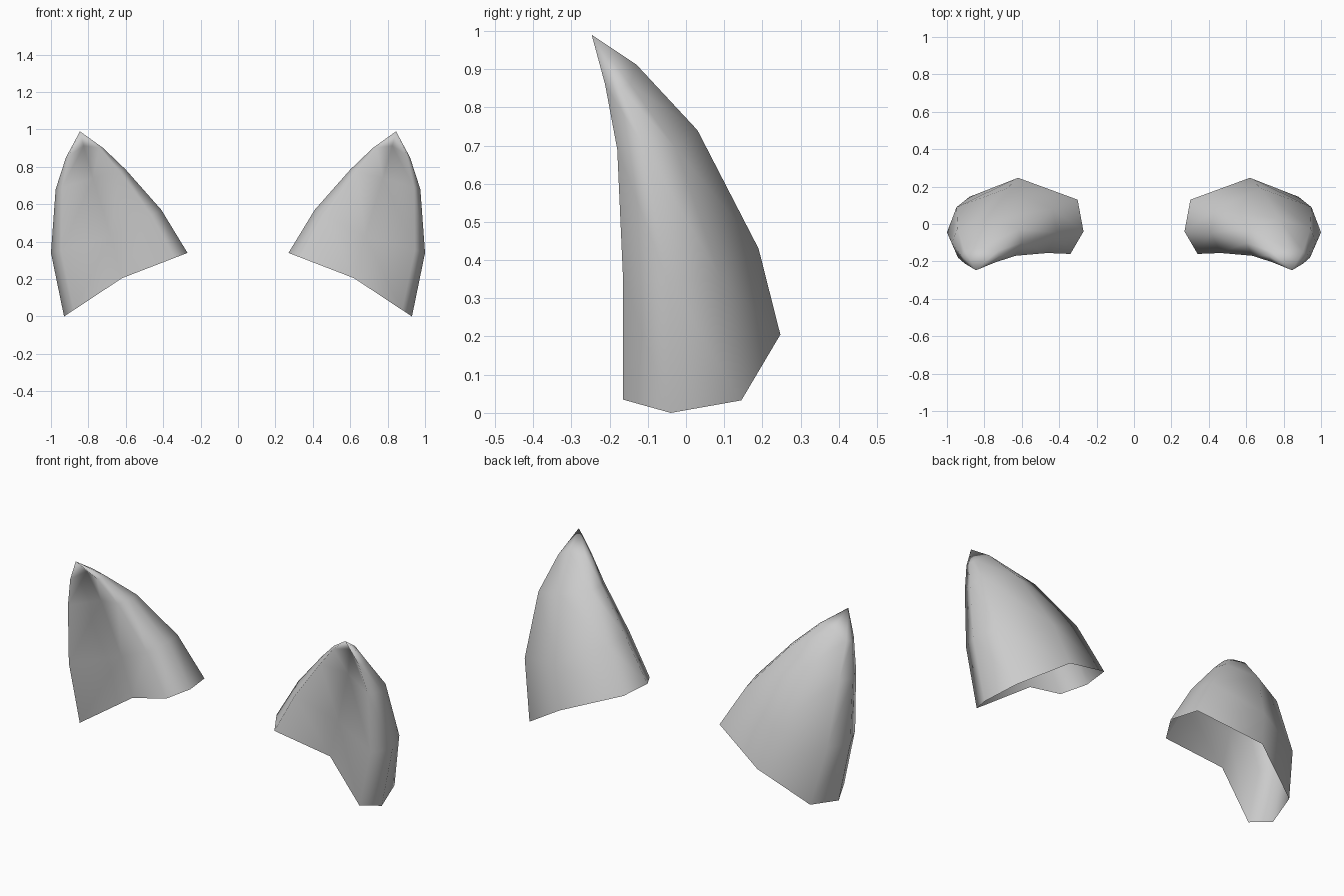
import bpy, bmesh
from mathutils import Vector

cube = bpy.data.objects.get("Cube")
if cube:
    bpy.data.objects.remove(cube, do_unlink=True)

grey = bpy.data.materials.new("plain grey")
grey.use_nodes = True
colour = (0.6, 0.6, 0.6, 1)
grey.diffuse_color = colour
bsdf = next(n for n in grey.node_tree.nodes if n.type == 'BSDF_PRINCIPLED')
bsdf.inputs["Base Color"].default_value = colour
bsdf.inputs["Roughness"].default_value = 0.6

# Each level: outer, middle and inner (x, z), then the depths (y) of
# side edges, outer rim, groove, inner rim, inner shoulder, back, outer shoulder
LEVELS = [
    ((0.93, 0.00), (0.62, 0.205), (0.27, 0.34),
     (-0.04, -0.165, -0.06, -0.16, 0.13, 0.247, 0.145)),
    ((1.00, 0.34), (0.68, 0.43), (0.41, 0.57),
     (-0.045, -0.165, -0.075, -0.155, 0.08, 0.19, 0.09)),
    ((0.975, 0.68), (0.775, 0.74), (0.60, 0.785),
     (-0.10, -0.18, -0.12, -0.17, -0.03, 0.03, -0.025)),
    ((0.92, 0.85), (0.825, 0.912), (0.72, 0.90),
     (-0.17, -0.212, -0.175, -0.205, -0.145, -0.13, -0.145)),
]
TIP = (0.845, -0.247, 0.99)


def ring(outer, mid, inner, depths):
    """Eight points round the ear, from the outer edge across the front."""
    side, rim_o, groove, rim_i, sh_i, back, sh_o = depths
    o, m, i = Vector(outer), Vector(mid), Vector(inner)
    pts = [(o, side), (o.lerp(m, 0.17), rim_o), (m, groove),
           (i.lerp(m, 0.2), rim_i), (i, side), (i.lerp(m, 0.09), sh_i),
           (m, back), (o.lerp(m, 0.16), sh_o)]
    return [(p.x, y, p.y) for p, y in pts]


def build_ear(name, sign):
    bm = bmesh.new()
    rings = [[bm.verts.new((sign * x, y, z)) for x, y, z in ring(*lv)]
             for lv in LEVELS]
    tip = bm.verts.new((sign * TIP[0], TIP[1], TIP[2]))
    # side walls, open at the bottom
    for lo, hi in zip(rings, rings[1:]):
        for k in range(8):
            n = (k + 1) % 8
            bm.faces.new((lo[k], lo[n], hi[n], hi[k]))
    # pointed top
    for k in range(8):
        bm.faces.new((rings[-1][k], rings[-1][(k + 1) % 8], tip))
    # ring runs clockwise on the left ear, so turn its faces outward
    if sign > 0:
        bmesh.ops.reverse_faces(bm, faces=bm.faces[:])
    for f in bm.faces:
        f.smooth = True
    mesh = bpy.data.meshes.new(name)
    bm.to_mesh(mesh)
    bm.free()
    mesh.materials.append(grey)
    obj = bpy.data.objects.new(name, mesh)
    bpy.context.collection.objects.link(obj)


build_ear("left_ear", 1)
build_ear("right_ear", -1)
